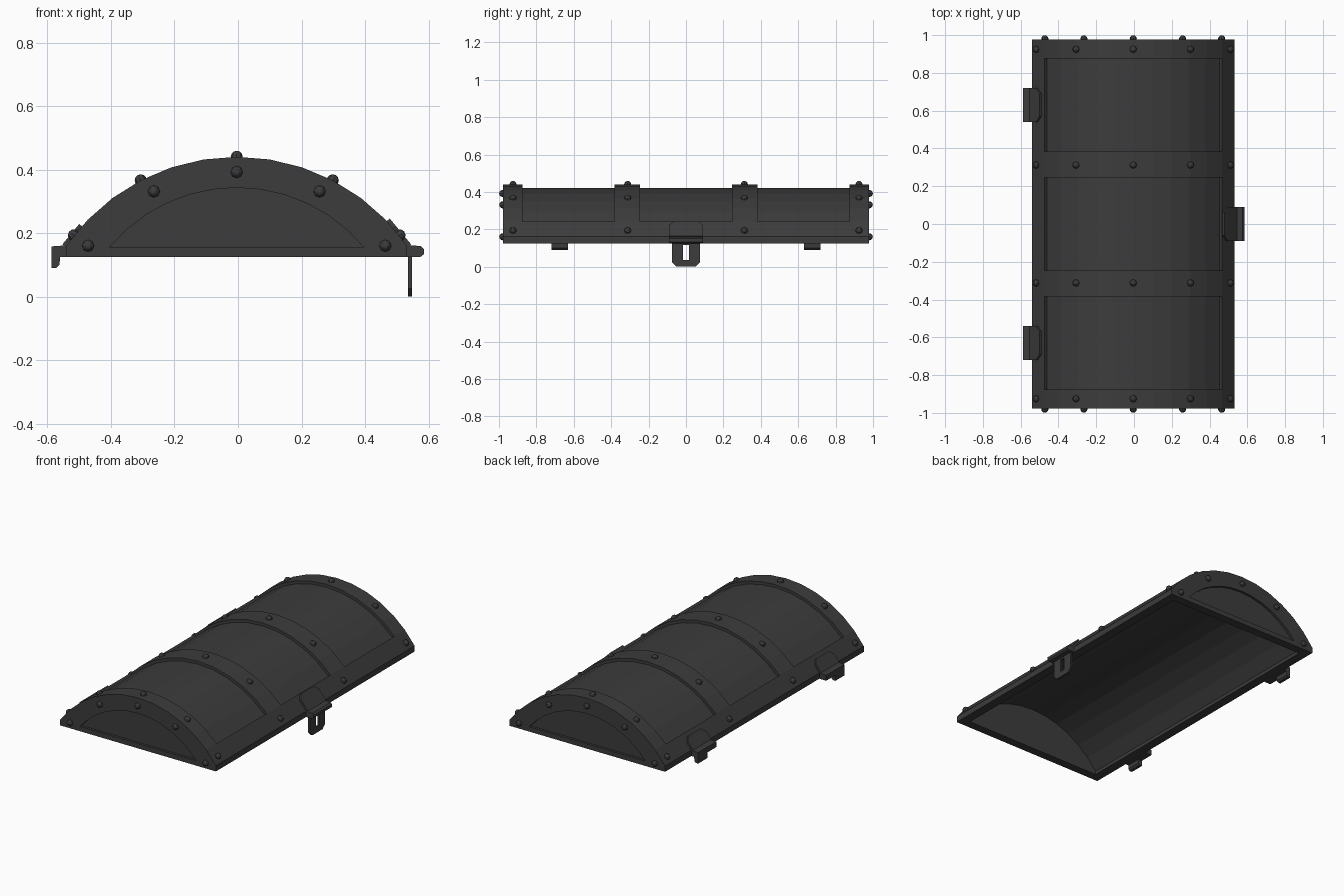
import bpy, bmesh
from math import sin, cos, radians, pi
from mathutils import Vector, Matrix

if "Cube" in bpy.data.objects:
    bpy.data.objects.remove(bpy.data.objects["Cube"])

CX, CZ, R = -0.004, -0.215, 0.655      # lid arc centre and radius
STEP = radians(55 / 6)                 # angle of one facet

mat = bpy.data.materials.new("dark_metal")
mat.diffuse_color = (0.045, 0.045, 0.045, 1)
mat.use_nodes = True
mat.node_tree.nodes["Principled BSDF"].inputs["Base Color"].default_value = mat.diffuse_color


def finish(name, bm):
    bmesh.ops.recalc_face_normals(bm, faces=bm.faces)
    me = bpy.data.meshes.new(name)
    bm.to_mesh(me)
    bm.free()
    me.materials.append(mat)
    ob = bpy.data.objects.new(name, me)
    bpy.context.collection.objects.link(ob)
    return ob


def extrude(name, pts, vec):
    """Solid from a flat outline pushed along a vector."""
    bm = bmesh.new()
    face = bm.faces.new([bm.verts.new(p) for p in pts])
    out = bmesh.ops.extrude_face_region(bm, geom=[face], use_keep_orig=True)
    moved = [g for g in out["geom"] if isinstance(g, bmesh.types.BMVert)]
    bmesh.ops.translate(bm, verts=moved, vec=vec)
    return finish(name, bm)


def prism(name, pts, y0, y1):
    """Solid from an (x, z) outline running along y."""
    return extrude(name, [(x, y0, z) for x, z in pts], (0, y1 - y0, 0))


def arc(r, n, step=STEP, cz=CZ):
    return [(CX + r * sin(i * step), cz + r * cos(i * step)) for i in range(-n, n + 1)]


def cut(ob, cutter):
    m = ob.modifiers.new("cut", 'BOOLEAN')
    m.operation, m.solver, m.object = 'DIFFERENCE', 'EXACT', cutter
    bpy.context.view_layer.objects.active = ob
    bpy.ops.object.modifier_apply(modifier=m.name)
    bpy.data.objects.remove(cutter)


# Lid shell: arched solid, hollowed from below
outer = arc(R, 6)
half = outer[-1][0] - CX
lid = prism("lid", [(CX - half, 0.125)] + outer + [(CX + half, 0.125)], -0.978, 0.978)
inner = arc(0.60, 6, radians(53 / 6))
hw = inner[-1][0] - CX
cut(lid, prism("hollow", [(CX - hw, 0.05)] + inner + [(CX + hw, 0.05)], -0.925, 0.925))

# Recessed panels between the bands
for y0, y1 in ((-0.875, -0.383), (-0.245, 0.245), (0.383, 0.875)):
    cut(lid, prism("panel", arc(R - 0.018, 5) + arc(R + 0.08, 5)[::-1], y0, y1))

# Recessed arched panels in the two ends
end = arc(0.52, 6, radians(50.3 / 6), -0.177)
for s in (-1, 1):
    cut(lid, prism("end_panel", end, s * 0.963, s * 1.1))

# Rivets over the bands and on the ends
bm = bmesh.new()


def rivet(x, y, z, rot):
    bmesh.ops.create_uvsphere(bm, u_segments=8, v_segments=6, radius=0.019,
                              matrix=Matrix.Translation((x, y, z)) @ rot)


for y in (-0.925, -0.312, 0.312, 0.925):
    for a in (-51.5, -27.5, 0, 27.5, 51.5):
        a = radians(a)
        rivet(CX + R * sin(a), y, CZ + R * cos(a), Matrix.Rotation(a, 4, 'Y'))
for s in (-1, 1):
    for x, z in ((-0.468, 0.16), (-0.261, 0.331), (0, 0.392), (0.261, 0.331), (0.468, 0.16)):
        rivet(CX + x, s * 0.98, z, Matrix.Rotation(pi / 2, 4, 'X'))
bm.faces.ensure_lookup_table()
for f in bm.faces:
    f.material_index = 0
finish("rivets", bm)


def plate(name, side, yc, length):
    """Chamfered plate lying on the lowest sloped facet of the lid."""
    a, b = Vector(outer[-1]), Vector(outer[-2])
    d = (b - a).normalized()
    outline = [(-0.09, -0.005), (0.09, -0.005), (0.09, length - 0.03), (0.062, length),
               (-0.062, length), (-0.09, length - 0.03)]
    pts = [(CX + side * (a.x - CX + d.x * s), yc + y, a.y + d.y * s) for y, s in outline]
    return extrude(name, pts, (side * d.y * 0.012, 0, -d.x * 0.012))


# Hasp: plate, knuckle and hanging slotted tongue
plate("hasp_plate", 1, 0, 0.10)
prism("hasp_knuckle", [(0.525, 0.125), (0.575, 0.125), (0.585, 0.133), (0.585, 0.15),
                       (0.575, 0.159), (0.525, 0.163)], -0.09, 0.09)
tongue = [(-0.075, 0.14), (-0.075, 0.025), (-0.05, 0), (0.05, 0), (0.075, 0.025), (0.075, 0.14)]
hasp = extrude("hasp_tongue", [(0.535, y, z) for y, z in tongue], (0.013, 0, 0))
slot = [(0.5, y, z) for y, z in ((-0.017, 0.035), (0.017, 0.035), (0.017, 0.115), (-0.017, 0.115))]
cut(hasp, extrude("slot", slot, (0.1, 0, 0)))

# Hinges: plate, full-width block and lower knuckle on the outer half
for s, tag in ((-1, "front"), (1, "back")):
    yc = s * 0.63
    plate("hinge_plate_" + tag, -1, yc, 0.078)
    prism("hinge_block_" + tag, [(-0.53, 0.125), (-0.588, 0.125), (-0.588, 0.158),
                                 (-0.53, 0.162)], yc - 0.09, yc + 0.09)
    prism("hinge_knuckle_" + tag, [(-0.56, 0.13), (-0.588, 0.13), (-0.588, 0.09),
                                   (-0.572, 0.09), (-0.562, 0.10)], yc, yc + s * 0.09)
